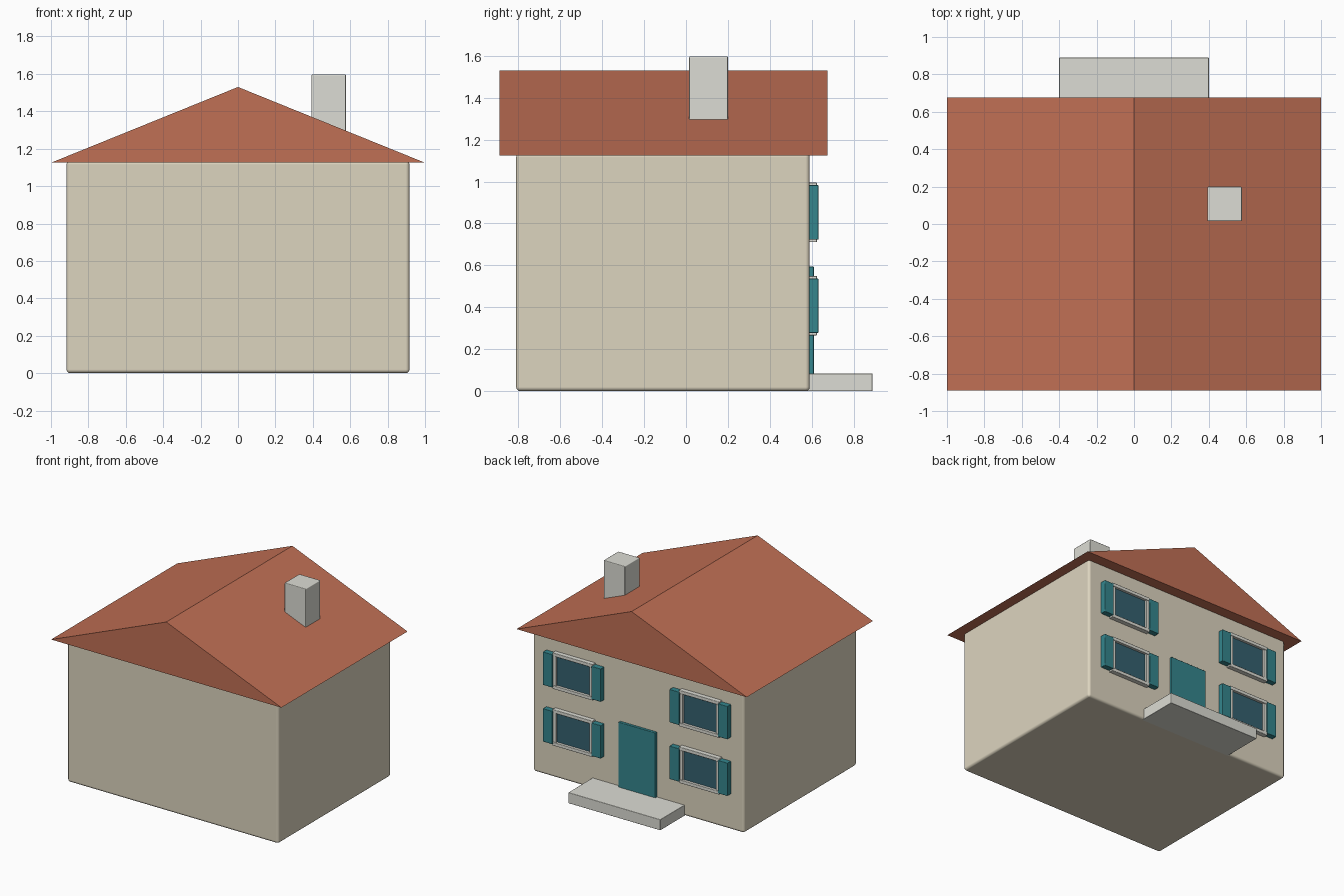
import bpy, bmesh

if "Cube" in bpy.data.objects:
    bpy.data.objects.remove(bpy.data.objects["Cube"])


def material(name, rgb):
    m = bpy.data.materials.new(name)
    m.diffuse_color = (*rgb, 1)
    m.use_nodes = True
    m.node_tree.nodes["Principled BSDF"].inputs["Base Color"].default_value = m.diffuse_color
    return m


CREAM = material("cream", (0.72, 0.66, 0.52))
CLAY = material("clay", (0.53, 0.16, 0.09))
STONE = material("stone", (0.72, 0.72, 0.66))
TEAL = material("teal", (0.035, 0.24, 0.27))
GLASS = material("glass", (0.035, 0.12, 0.16))


def finish(name, bm, mat, bevel=0, segments=1):
    bmesh.ops.recalc_face_normals(bm, faces=bm.faces)
    me = bpy.data.meshes.new(name)
    bm.to_mesh(me)
    bm.free()
    me.materials.append(mat)
    ob = bpy.data.objects.new(name, me)
    bpy.context.collection.objects.link(ob)
    if bevel:
        b = ob.modifiers.new("bevel", "BEVEL")
        b.width, b.segments = bevel, segments
        b.harden_normals = True
        bpy.context.view_layer.objects.active = ob
        ob.select_set(True)
        bpy.ops.object.shade_smooth()
        ob.select_set(False)
    return ob


def box(name, x, y, z, mat, bevel=0, segments=1):
    bm = bmesh.new()
    bmesh.ops.create_cube(bm, size=1)
    for v in bm.verts:
        v.co = [lo + (c + 0.5) * (hi - lo) for c, (lo, hi) in zip(v.co, (x, y, z))]
    return finish(name, bm, mat, bevel, segments)


# House body
box("walls", (-0.917, 0.917), (-0.81, 0.59), (0, 1.135), CREAM, 0.02, 3)

# Gable roof: triangular profile pushed along y
bm = bmesh.new()
face = bm.faces.new([bm.verts.new(p) for p in
                     ((-1, -0.89, 1.125), (1, -0.89, 1.125), (0, -0.89, 1.53))])
ext = bmesh.ops.extrude_face_region(bm, geom=[face], use_keep_orig=True)
bmesh.ops.translate(bm, vec=(0, 1.565, 0),
                    verts=[g for g in ext["geom"] if isinstance(g, bmesh.types.BMVert)])
finish("roof", bm, CLAY)

# Chimney, porch step and door
box("chimney", (0.392, 0.577), (0.015, 0.2), (1.2, 1.597), STONE, 0.006, 2)
box("porch_step", (-0.4, 0.4), (0.55, 0.89), (0, 0.085), STONE, 0.004, 2)
box("door", (-0.16, 0.16), (0.57, 0.61), (0.08, 0.595), TEAL, 0.003)

# Windows: glass, frame bars and a shutter on either side
for side, sx in (("left", -1), ("right", 1)):
    for level, z in (("lower", 0.408), ("upper", 0.853)):
        tag = f"{level}_{side}"
        cx = sx * 0.55
        box(f"glass_{tag}", (cx - 0.16, cx + 0.16), (0.57, 0.605), (z - 0.13, z + 0.13), GLASS)
        for end, s in (("bottom", -1), ("top", 1)):
            zz = sorted((z + s * 0.115, z + s * 0.142))
            box(f"frame_{end}_{tag}", (cx - 0.175, cx + 0.175), (0.57, 0.625), zz, STONE, 0.003)
        for end, s in (("a", -1), ("b", 1)):
            xx = sorted((cx + s * 0.145, cx + s * 0.169))
            box(f"frame_side_{end}_{tag}", xx, (0.57, 0.62), (z - 0.12, z + 0.12), STONE)
            xx = sorted((cx + s * 0.169, cx + s * 0.252))
            box(f"shutter_{end}_{tag}", xx, (0.58, 0.632), (z - 0.13, z + 0.13), TEAL, 0.003)
